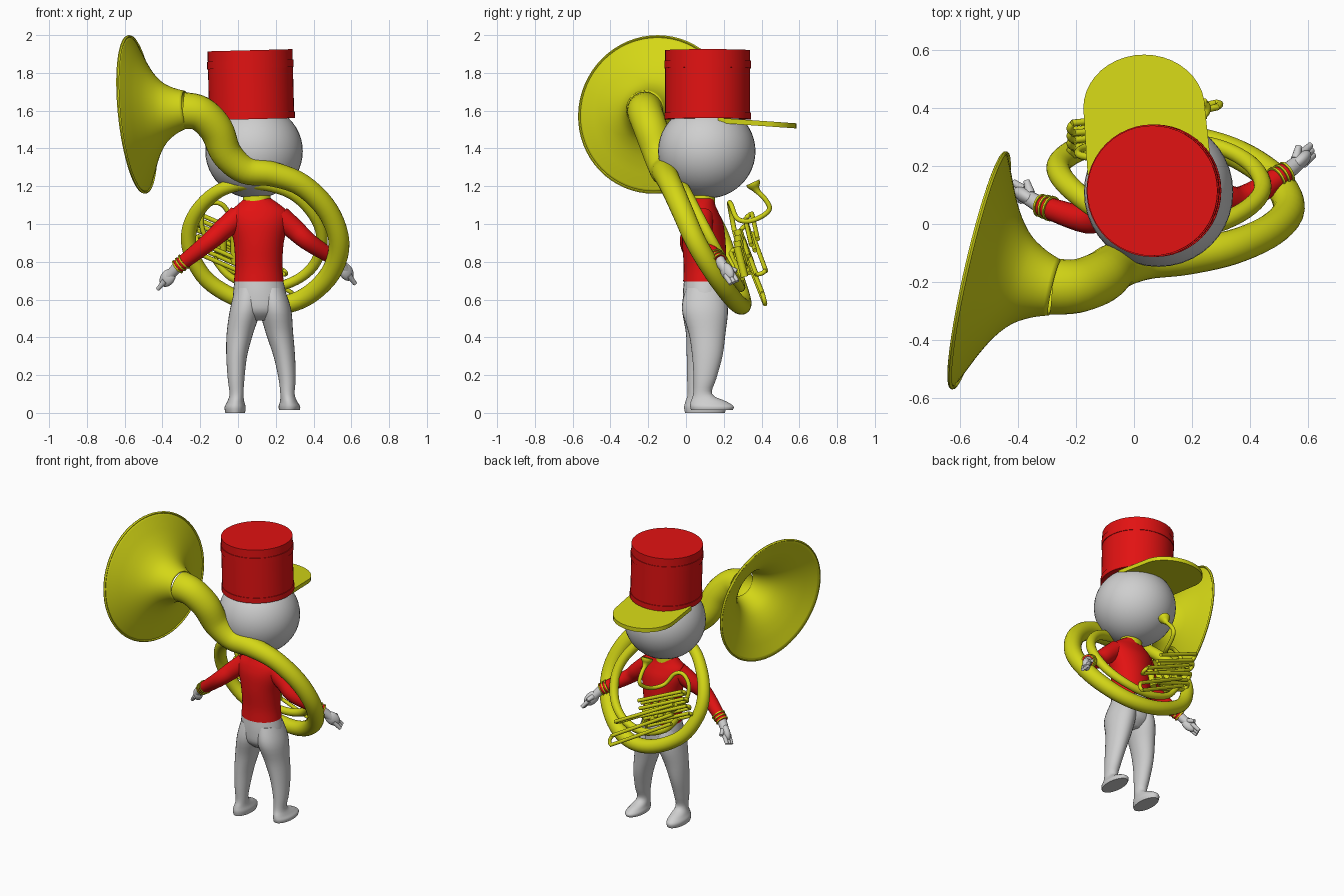
import bpy, bmesh, math
from mathutils import Vector, Matrix

if "Cube" in bpy.data.objects:
    bpy.data.objects.remove(bpy.data.objects["Cube"], do_unlink=True)


def material(name, rgb):
    m = bpy.data.materials.new(name)
    m.use_nodes = True
    m.diffuse_color = (*rgb, 1)
    m.node_tree.nodes["Principled BSDF"].inputs["Base Color"].default_value = (*rgb, 1)
    return m


WHITE = material("pale grey", (0.62, 0.62, 0.62))
RED = material("red", (0.76, 0.006, 0.006))
GOLD = material("brass yellow", (0.66, 0.68, 0.008))


def finish(ob, mats, angle=50):
    """Assign materials and smooth shading."""
    ob.data.materials.clear()
    for m in mats:
        ob.data.materials.append(m)
    bpy.ops.object.select_all(action='DESELECT')
    ob.select_set(True)
    bpy.context.view_layer.objects.active = ob
    bpy.ops.object.shade_smooth_by_angle(angle=math.radians(angle))
    return ob


def from_bmesh(name, bm, mats, angle=50):
    bmesh.ops.recalc_face_normals(bm, faces=bm.faces)
    me = bpy.data.meshes.new(name)
    bm.to_mesh(me)
    bm.free()
    ob = bpy.data.objects.new(name, me)
    bpy.context.collection.objects.link(ob)
    return finish(ob, mats, angle)


def rings_to_mesh(bm, rings, caps=(True, True)):
    """Bridge a list of point rings; returns rows of faces."""
    vs = [[bm.verts.new(p) for p in r] for r in rings]
    rows = []
    for a, b in zip(vs, vs[1:]):
        n = len(a)
        rows.append([bm.faces.new((a[i], a[(i + 1) % n], b[(i + 1) % n], b[i])) for i in range(n)])
    for ring, cap in ((vs[0], caps[0]), (vs[-1], caps[1])):
        if cap:
            bm.faces.new(ring)
    return rows


def smooth_path(pts, steps=4):
    """Catmull-Rom interpolation of tuples of any length."""
    out = []
    for i in range(len(pts) - 1):
        p0, p1 = pts[max(i - 1, 0)], pts[i]
        p2, p3 = pts[i + 1], pts[min(i + 2, len(pts) - 1)]
        for s in range(steps):
            t = s / steps
            out.append(tuple(0.5 * (2 * b + (c - a) * t + (2 * a - 5 * b + 4 * c - d) * t * t
                                    + (3 * b - a - 3 * c + d) * t ** 3)
                             for a, b, c, d in zip(p0, p1, p2, p3)))
    return out + [tuple(pts[-1])]


def loft(name, stations, mats, rule=None, sides=28):
    """Body part from horizontal ellipses (x, y, z, rx, ry)."""
    bm = bmesh.new()
    ang = [math.tau * i / sides for i in range(sides)]
    rings_to_mesh(bm, [[(x + rx * math.cos(a), y + ry * math.sin(a), z) for a in ang]
                       for x, y, z, rx, ry in smooth_path(stations)])
    if rule:
        for f in bm.faces:
            f.material_index = rule(f.calc_center_median())
    return from_bmesh(name, bm, mats)


def tube(name, pts, mat, sides=16, steps=5, caps=(True, True)):
    """Round tube swept along (x, y, z, radius) points."""
    path = smooth_path(pts, steps)
    pos = [Vector(p[:3]) for p in path]
    rings, u = [], None
    for i, p in enumerate(pos):
        t = (pos[min(i + 1, len(pos) - 1)] - pos[max(i - 1, 0)]).normalized()
        u = t.orthogonal() if u is None else u - t * u.dot(t)
        u.normalize()
        v = t.cross(u)
        rings.append([p + path[i][3] * (u * math.cos(math.tau * k / sides) + v * math.sin(math.tau * k / sides))
                      for k in range(sides)])
    bm = bmesh.new()
    rings_to_mesh(bm, rings, caps)
    return from_bmesh(name, bm, [mat])


def lathe(name, profile, mats, matrix, row_mats=None, caps=(True, True), sides=48):
    """Surface of revolution from (radius, height) about local z."""
    bm = bmesh.new()
    rows = rings_to_mesh(bm, [[matrix @ Vector((r * math.cos(math.tau * i / sides),
                                                r * math.sin(math.tau * i / sides), h))
                               for i in range(sides)] for r, h in profile], caps)
    for row, m in zip(rows, row_mats or []):
        for f in row:
            f.material_index = m
    return from_bmesh(name, bm, mats)


def ball(name, centre, scale, mat, aim=None):
    bm = bmesh.new()
    q = Vector(aim).to_track_quat('Z', 'Y').to_matrix().to_4x4() if aim else Matrix()
    bmesh.ops.create_uvsphere(bm, u_segments=40, v_segments=24, radius=1,
                              matrix=Matrix.Translation(centre) @ q @ Matrix.Diagonal((*scale, 1)))
    return from_bmesh(name, bm, [mat])


# Head, neck and collar
ball("head", (0.085, 0.11, 1.385), (0.258, 0.258, 0.25), WHITE)
loft("collar", [(0.1, 0.09, 1.1, 0.078, 0.065), (0.1, 0.09, 1.18, 0.068, 0.06)], [GOLD])


# Jacket with braid bars on the chest and shoulder boards
def jacket_rule(c):
    dx = abs(c.x - 0.11)
    bar = c.y > 0.13 and dx < 0.085 and 0.76 < c.z < 1.05 and (c.z * 14) % 1 < 0.3
    board = 1.03 < c.z < 1.12 and 0.05 < dx and 0.07 < c.y < 0.13
    return 1 if bar or board else 0


loft("jacket", [(0.11, 0.1, 0.695, 0.132, 0.115), (0.11, 0.1, 0.78, 0.125, 0.112),
                (0.11, 0.095, 0.9, 0.132, 0.115), (0.11, 0.09, 1.0, 0.155, 0.108),
                (0.11, 0.085, 1.06, 0.155, 0.088), (0.11, 0.085, 1.1, 0.115, 0.07),
                (0.105, 0.09, 1.135, 0.07, 0.058)], [RED, GOLD], jacket_rule, sides=40)

# Trousers and feet
loft("hips", [(0.11, 0.1, 0.705, 0.128, 0.11), (0.115, 0.1, 0.62, 0.142, 0.117),
              (0.118, 0.1, 0.54, 0.14, 0.11), (0.118, 0.1, 0.49, 0.07, 0.06)], [WHITE])
loft("left_leg", [(0.175, 0.1, 0.66, 0.07, 0.1), (0.197, 0.1, 0.55, 0.084, 0.122),
                  (0.22, 0.112, 0.42, 0.072, 0.097), (0.245, 0.113, 0.3, 0.057, 0.08),
                  (0.26, 0.1, 0.18, 0.045, 0.06), (0.262, 0.088, 0.1, 0.038, 0.05),
                  (0.268, 0.12, 0.06, 0.046, 0.095), (0.272, 0.137, 0.035, 0.057, 0.115),
                  (0.272, 0.137, 0.015, 0.055, 0.11)], [WHITE])
loft("right_leg", [(0.055, 0.1, 0.66, 0.07, 0.1), (0.04, 0.1, 0.55, 0.082, 0.12),
                   (0.01, 0.092, 0.42, 0.07, 0.092), (-0.007, 0.08, 0.3, 0.055, 0.076),
                   (-0.01, 0.062, 0.18, 0.044, 0.056), (-0.008, 0.055, 0.1, 0.037, 0.046),
                   (-0.012, 0.085, 0.06, 0.045, 0.088), (-0.015, 0.1, 0.03, 0.056, 0.11),
                   (-0.015, 0.1, 0.0, 0.052, 0.105)], [WHITE])


# Arms, striped cuffs and mitten hands
def arm(side, shoulder, elbow, wrist, tip):
    s, e, w, t = map(Vector, (shoulder, elbow, wrist, tip))
    tube(side + "_sleeve", [(*s, 0.06), (*s.lerp(e, 0.5), 0.056), (*e, 0.048), (*w, 0.036)], RED)
    d = (w - e).normalized()
    for i in range(3):
        c = w - d * (0.006 + 0.022 * i)
        r = 0.041 + 0.002 * i
        tube(f"{side}_cuff_stripe_{i + 1}", [(*(c - d * 0.004), r), (*(c + d * 0.004), r)], GOLD, steps=1)
    h = (t - w).normalized()
    tube(side + "_wrist", [(*(w - d * 0.01), 0.03), (*w.lerp(t, 0.45), 0.026)], WHITE)
    ball(side + "_palm", w.lerp(t, 0.5), (0.026, 0.04, 0.055), WHITE, h)
    out = Vector((0, 1, 0)) - h * h.y
    for i in (-1, 0, 1):
        b = w.lerp(t, 0.6) + out * 0.02 * i
        tube(f"{side}_finger_{i + 2}", [(*b, 0.016), (*(t + out * 0.022 * i), 0.011)], WHITE, sides=10)
    b = w.lerp(t, 0.4) + out * 0.02
    tube(side + "_thumb", [(*b, 0.017), (*(b + out * 0.035 + h * 0.035), 0.011)], WHITE, sides=10)


arm("right", (0.0, 0.085, 1.04), (-0.16, 0.015, 0.9), (-0.325, 0.065, 0.77), (-0.42, 0.125, 0.66))
arm("left", (0.22, 0.085, 1.04), (0.38, 0.085, 0.9), (0.53, 0.18, 0.805), (0.615, 0.255, 0.69))

# Tall hat with two bands, and its brim
hat_frame = Matrix.Translation((0.073, 0.115, 1.555)) @ Matrix.Rotation(math.radians(-1.5), 4, 'Y')
R = 0.225
lathe("hat", [(R, 0), (R + 0.004, 0), (R + 0.004, 0.035), (R, 0.035), (R, 0.27), (R + 0.004, 0.27),
              (R + 0.004, 0.31), (R, 0.31), (R, 0.365)], [RED, GOLD], hat_frame, [1, 1, 1, 0, 1, 1, 1, 0])
bm = bmesh.new()
outline = [(-0.16, 0.17)] + [(0.035 + 0.21 * math.cos(a), 0.4 + 0.185 * math.sin(a))
                             for a in [math.pi * (1 - i / 20) for i in range(21)]] + [(0.27, 0.17)]
rings_to_mesh(bm, [[(x, y, z - 0.07 * (y - 0.17)) for x, y in outline] for z in (1.535, 1.562)])
from_bmesh("hat_brim", bm, [GOLD], 30)

# Flared bell of the horn
bell_frame = (Matrix.Translation((-0.535, -0.16, 1.58))
              @ Vector((-1, 0.23, -0.107)).to_track_quat('Z', 'Y').to_matrix().to_4x4())
flare = smooth_path([(0.415, 0.0), (0.35, -0.03), (0.285, -0.06), (0.215, -0.1), (0.157, -0.15),
                     (0.12, -0.21), (0.098, -0.27)], 3)
bell = lathe("horn_bell", flare, [GOLD], bell_frame, caps=(False, False), sides=64)
wall = bell.modifiers.new("wall", 'SOLIDIFY')
wall.thickness = 0.008
bm = bmesh.new()
lip = [Vector((0.415 + 0.007 * math.cos(a), 0.008 * math.sin(a))) for a in
       [math.tau * i / 8 for i in range(9)]]
lathe("bell_lip", lip, [GOLD], bell_frame, caps=(False, False), sides=64)

# Main horn pipe: over the back, round the body, then a thinner inner turn
tube("horn_pipe", [(-0.29, -0.215, 1.6, 0.098), (-0.2, -0.215, 1.585, 0.093), (-0.115, -0.185, 1.5, 0.09),
                   (-0.06, -0.145, 1.37, 0.082), (0.04, -0.118, 1.285, 0.074), (0.18, -0.11, 1.265, 0.066),
                   (0.34, -0.08, 1.205, 0.06), (0.475, -0.02, 1.07, 0.057), (0.535, 0.055, 0.9, 0.055),
                   (0.49, 0.15, 0.74, 0.053), (0.36, 0.24, 0.615, 0.05), (0.2, 0.29, 0.567, 0.047),
                   (0.02, 0.3, 0.595, 0.045), (-0.16, 0.27, 0.7, 0.043), (-0.25, 0.22, 0.85, 0.041),
                   (-0.255, 0.17, 0.98, 0.04), (-0.19, 0.1, 1.1, 0.038), (-0.07, 0.02, 1.19, 0.036),
                   (0.1, -0.03, 1.215, 0.034), (0.28, 0.0, 1.165, 0.032), (0.4, 0.06, 1.05, 0.031),
                   (0.445, 0.13, 0.92, 0.03), (0.4, 0.21, 0.78, 0.028), (0.28, 0.27, 0.69, 0.026),
                   (0.12, 0.29, 0.665, 0.024), (-0.04, 0.28, 0.72, 0.02), (-0.13, 0.27, 0.82, 0.016)],
     GOLD, sides=24, caps=(False, True))


# Hairpin slides on the front
def hairpin(name, a, b, gap, r=0.012):
    a, b, g = Vector(a), Vector(b), Vector(gap)
    d = (b - a).normalized() * g.length / 2
    arc = [b + g / 2 - g / 2 * math.cos(t) + d * math.sin(t) for t in [math.pi * i / 6 for i in range(7)]]
    tube(name, [(*p, r) for p in [a, a.lerp(b, 0.5)] + arc + [(a + g).lerp(b + g, 0.5), a + g]],
         GOLD, sides=10, steps=3)


hairpin("lower_slide", (-0.12, 0.33, 0.8), (0.27, 0.415, 0.585), (0, -0.015, 0.06))
hairpin("middle_slide", (-0.15, 0.3, 0.93), (0.23, 0.37, 0.74), (0, 0.05, 0.02))
for i in range(4):
    z = 0.79 + 0.06 * i
    hairpin(f"valve_loop_{i + 1}", (0.1, 0.3 + 0.015 * i, z - 0.08), (-0.2, 0.24 + 0.025 * i, z + 0.05),
            (0, 0.035, 0.03))
    x = 0.1 - 0.06 * i
    tube(f"valve_{i + 1}", [(x, 0.31, 0.72 + 0.04 * i, 0.02), (x, 0.27, 0.88 + 0.03 * i, 0.02)], GOLD, steps=1)

# Lead pipe with mouthpiece
tube("lead_pipe", [(x, y, z, 0.013) for x, y, z in
                   ((0.05, 0.37, 1.18), (0.05, 0.42, 1.13), (0.045, 0.442, 1.08), (0.03, 0.4, 1.04),
                    (0.01, 0.33, 1.015), (-0.03, 0.27, 1.03), (-0.08, 0.24, 1.1), (-0.14, 0.23, 1.11),
                    (-0.19, 0.24, 1.05), (-0.18, 0.26, 0.95), (-0.1, 0.29, 0.87))], GOLD, sides=12)
tube("mouthpiece", [(0.05, 0.385, 1.165, 0.014), (0.05, 0.37, 1.185, 0.02), (0.05, 0.36, 1.205, 0.036),
                    (0.05, 0.353, 1.22, 0.038)], GOLD, steps=2)
